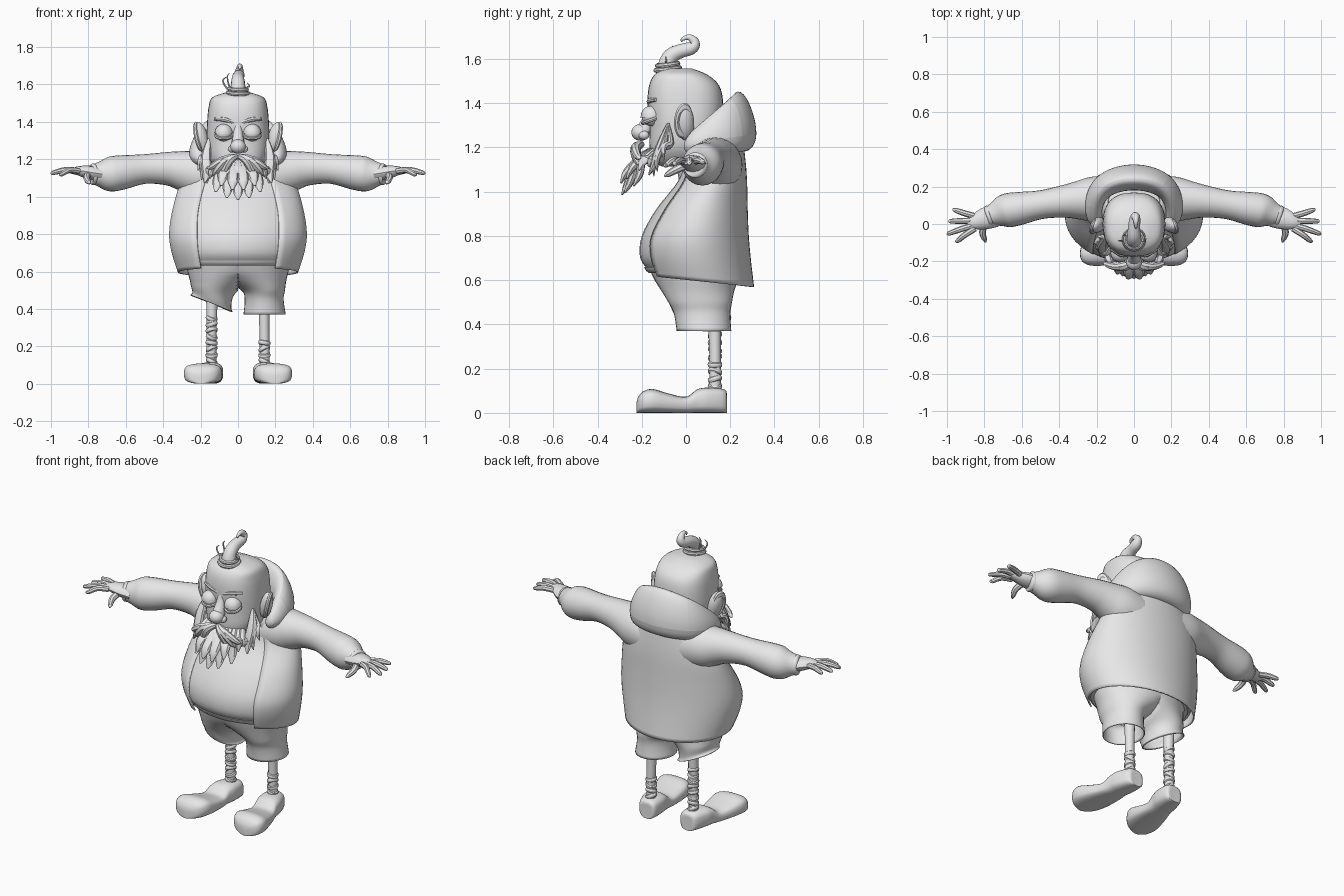
import bpy, bmesh, math
from mathutils import Vector

if "Cube" in bpy.data.objects:
    bpy.data.objects.remove(bpy.data.objects["Cube"])

grey = bpy.data.materials.new("clay_grey")
grey.diffuse_color = (0.8, 0.8, 0.8, 1)
grey.use_nodes = True
grey.node_tree.nodes["Principled BSDF"].inputs["Base Color"].default_value = grey.diffuse_color


def finish(name, bm):
    bmesh.ops.recalc_face_normals(bm, faces=bm.faces)
    me = bpy.data.meshes.new(name)
    bm.to_mesh(me)
    bm.free()
    me.materials.append(grey)
    ob = bpy.data.objects.new(name, me)
    bpy.context.collection.objects.link(ob)
    return ob


def loft(name, rings, closed=True, caps=True):
    bm = bmesh.new()
    vs = [[bm.verts.new(p) for p in r] for r in rings]
    n = len(vs[0])
    for a, b in zip(vs, vs[1:]):
        for i in range(n if closed else n - 1):
            j = (i + 1) % n
            bm.faces.new((a[i], a[j], b[j], b[i]))
    if caps:
        bm.faces.new(vs[0])
        bm.faces.new(vs[-1])
    return finish(name, bm)


def smooth_rows(rows, steps=4):
    """Catmull-Rom interpolation of number rows."""
    out = []
    for i in range(len(rows) - 1):
        p = [rows[max(i - 1, 0)], rows[i], rows[i + 1], rows[min(i + 2, len(rows) - 1)]]
        for s in range(steps):
            t = s / steps
            out.append([0.5 * (2 * b + (c - a) * t + (2 * a - 5 * b + 4 * c - d) * t * t
                        + (3 * b - a - 3 * c + d) * t ** 3) for a, b, c, d in zip(*p)])
    return out + [list(rows[-1])]


def tube(name, rows, n=12, flat=1.0, steps=4):
    """Sweep along rows of (x, y, z, radius)."""
    rows = smooth_rows(rows, steps)
    pts = [Vector(r[:3]) for r in rows]
    rings, u = [], None
    for i, p in enumerate(pts):
        t = (pts[min(i + 1, len(pts) - 1)] - pts[max(i - 1, 0)]).normalized()
        if u is None:
            u = Vector((1, 0, 0)) if abs(t.x) < 0.8 else Vector((0, 0, 1))
        u = (u - t * u.dot(t)).normalized()
        v = t.cross(u)
        r = max(rows[i][3], 0.002)
        rings.append([p + u * r * math.cos(2 * math.pi * k / n)
                      + v * r * flat * math.sin(2 * math.pi * k / n) for k in range(n)])
    return loft(name, rings)


def spow(v, e):
    return math.copysign(abs(v) ** e, v)


def body(name, rows, n=32, e=1.0):
    """Stacked ovals from rows of (z, half width, front y, back y)."""
    rings = []
    for z, w, f, b in smooth_rows(rows):
        c, d = (f + b) / 2, (b - f) / 2
        rings.append([(w * spow(math.cos(a), e), c + d * spow(math.sin(a), e), z)
                      for a in (2 * math.pi * k / n for k in range(n))])
    return loft(name, rings)


def ball(name, loc, size, rot=(0, 0, 0), half=False):
    bm = bmesh.new()
    bmesh.ops.create_uvsphere(bm, u_segments=20, v_segments=12, radius=1)
    if half:
        bmesh.ops.delete(bm, geom=[v for v in bm.verts if v.co.z < -0.01], context='VERTS')
    bmesh.ops.scale(bm, vec=size, verts=bm.verts)
    ob = finish(name, bm)
    ob.location, ob.rotation_euler = loc, rot
    return ob


def ring(name, loc, R, r, rot=(0, 0, 0), scale=(1, 1, 1)):
    rings = []
    for i in range(25):
        a = 2 * math.pi * i / 24
        rings.append([((R + r * math.cos(b)) * math.cos(a), (R + r * math.cos(b)) * math.sin(a),
                       r * math.sin(b)) for b in (math.pi * k / 4 for k in range(8))])
    ob = loft(name, rings, caps=False)
    ob.location, ob.rotation_euler, ob.scale = loc, rot, scale
    return ob


def solid(ob, thick):
    m = ob.modifiers.new("thickness", 'SOLIDIFY')
    m.thickness, m.offset = thick, -1


# Coat, open down the front: z, half width, front y, back y, opening half width
coat_rows = [(0.595, .322, -.185, .308, .20), (0.70, .355, -.212, .294, .215),
             (0.80, .369, -.205, .284, .22), (0.92, .353, -.14, .279, .215),
             (1.05, .318, -.04, .276, .185), (1.15, .28, -.01, .268, .15),
             (1.22, .23, .0, .255, .11), (1.27, .14, .03, .21, .07)]
rings = []
for z, w, f, b, o in smooth_rows(coat_rows):
    c, d = (f + b) / 2, (b - f) / 2
    a0 = math.asin(min(o / w, 0.95))
    row = []
    for k in range(41):
        a = a0 + (2 * math.pi - 2 * a0) * k / 40
        drop = 0.025 * math.cos(a) * max(0, (0.8 - z) / 0.2)
        row.append((w * math.sin(a), c - d * math.cos(a), z + drop))
    rings.append(row)
solid(loft("coat", rings, closed=False, caps=False), 0.008)

# Belly shirt and waist band
body("belly_shirt", [(z, w - .012, f + .005, b - .02) for z, w, f, b, o in
                     [(0.64, .33, -.17, .28, 0)] + coat_rows[1:]])
body("waist_band", [(.632, .30, -.168, .255), (.645, .31, -.182, .255), (.66, .315, -.19, .255)])

# Shorts: two halves meeting at the middle, splitting into legs; the -x one torn and slanted
for s in (-1, 1):
    low, rings = (.43 if s < 0 else .37), []
    for z, cx, w, f, b in smooth_rows([(.65, 0, .28, -.165, .25), (.60, .03, .24, -.142, .235),
                                       (.55, .09, .168, -.11, .218), (.50, .134, .117, -.08, .208),
                                       (.45, .14, .104, -.055, .20), (low, .142, .113, -.042, .205)]):
        slant = .045 * max(0, (.56 - z) / .13) if s < 0 else 0
        rings.append([(s * max(0, cx + w * math.cos(a)), (f + b) / 2 + (b - f) / 2 * math.sin(a),
                       z + slant * math.cos(a))
                      for a in (2 * math.pi * k / 32 for k in range(32))])
    solid(loft("shorts_half", rings, caps=False), 0.006)

# Legs with wrapped bandages
for s in (-1, 1):
    tube("leg", [(s * .14, .13, .56, .034), (s * .14, .13, .36, .028),
                 (s * .142, .132, .22, .026), (s * .142, .13, .08, .027)])
    for i in range(8 if s < 0 else 4):
        ring("leg_wrap", (s * .141, .131, .12 + i * .033), .024, .009,
             (.35 * math.sin(i * 2.1), .45 * math.cos(i * 1.7), 0), (1, 1, 1.5))

# Shoes: y, half width, height
shoe_rows = [(.184, .02, .07), (.176, .052, .105), (.10, .07, .114), (.05, .07, .106),
             (0, .076, .073), (-.08, .093, .088), (-.15, .101, .108), (-.195, .085, .096),
             (-.217, .052, .07), (-.224, .015, .045)]
for s in (-1, 1):
    rings = []
    for y, w, h in smooth_rows(shoe_rows):
        cx = .137 + (.18 - y) * .155
        rings.append([(s * (cx + w * spow(math.cos(a), .75)), y,
                       h * (.5 + .5 * spow(math.sin(a), .6)))
                      for a in (2 * math.pi * k / 24 for k in range(24))])
    loft("shoe", rings)

# Sleeves, hands and fingers
for s in (-1, 1):
    tube("sleeve", [(s * .12, .13, 1.11, .13), (s * .22, .132, 1.124, .125),
                    (s * .30, .127, 1.14, .106), (s * .38, .12, 1.15, .089),
                    (s * .50, .103, 1.148, .079), (s * .62, .082, 1.13, .092),
                    (s * .69, .07, 1.12, .092), (s * .745, .052, 1.12, .066),
                    (s * .775, .043, 1.12, .054)], n=24, flat=.97)
    tube("sleeve_cuff", [(s * .765, .046, 1.12, .045), (s * .77, .044, 1.12, .058),
                         (s * .785, .04, 1.12, .054), (s * .788, .039, 1.12, .04)], n=20)
    tube("palm", [(s * .74, .045, 1.12, .038), (s * .80, .028, 1.13, .036),
                  (s * .85, .012, 1.138, .026), (s * .89, .005, 1.136, .014)], flat=1.6)
    for y0, x1, y1, z1 in ((.042, .97, .075, 1.135), (.018, .992, .015, 1.13),
                           (-.005, 1.0, -.05, 1.128), (-.025, .955, -.09, 1.12)):
        tube("finger", [(s * .85, y0, 1.137, .016), (s * (.85 + x1) / 2, (y0 + y1) / 2, 1.142, .016),
                        (s * (x1 - .012), y1, z1, .012), (s * x1, y1, z1, .004)], n=8)
    tube("thumb", [(s * .80, .0, 1.12, .019), (s * .81, -.045, 1.10, .018),
                   (s * .80, -.08, 1.08, .014), (s * .792, -.098, 1.07, .004)], n=8)

# Hood lying behind the head: sections of top, outer, bottom, inner
half = [[(.20, -.03, 1.25), (.25, -.04, 1.20), (.18, -.01, 1.14), (.15, .02, 1.2)],
        [(.22, .09, 1.37), (.31, .09, 1.22), (.21, .09, 1.13), (.16, .06, 1.25)],
        [(.165, .225, 1.51), (.25, .30, 1.22), (.18, .2, 1.14), (.13, .13, 1.3)]]
back = [(0, .25, 1.56), (0, .39, 1.215), (0, .24, 1.15), (0, .165, 1.32)]
left = [[(-x, y, z) for x, y, z in sec] for sec in reversed(half)]
hood = loft("hood", half + [back] + left)
soft = hood.modifiers.new("soft", 'SUBSURF')
soft.levels = soft.render_levels = 3

# Head and neck
tube("neck", [(0, .07, 1.05, .1), (0, .05, 1.15, .1), (0, .02, 1.25, .1)], n=20)
body("head", [(1.115, .05, -.11, .05), (1.135, .10, -.145, .10), (1.20, .15, -.165, .14),
              (1.30, .167, -.165, .16), (1.40, .165, -.174, .168), (1.48, .157, -.167, .15),
              (1.53, .138, -.142, .095), (1.556, .07, -.10, .03)], e=.8)
ball("nose", (0, -.205, 1.268), (.042, .042, .038))
tube("nose_bridge", [(0, -.150, 1.40, .02), (0, -.162, 1.34, .026), (0, -.188, 1.28, .036)])
for s in (-1, 1):
    ball("eye", (s * .076, -.156, 1.34), (.044, .044, .044))
    ball("eyelid", (s * .076, -.156, 1.34), (.049, .049, .049), (.12, 0, 0), half=True)
    ring("eye_bag", (s * .076, -.155, 1.325), .042, .009, (.35, 0, 0))
    ball("nostril", (s * .033, -.19, 1.255), (.02, .024, .02))
    tube("brow", [(s * .02, -.166, 1.395, .008), (s * .07, -.163, 1.412, .013),
                  (s * .125, -.135, 1.415, .008)], n=8)
    ball("ear", (s * .194, -.005, 1.315), (.034, .043, .084), (.15, s * .2, s * .4))
    ring("ear_rim", (s * .211, -.012, 1.322), .031, .012,
         (0, s * (math.pi / 2 + .2), s * .4), (1.9, 1.05, 1))
    # Moustache and whisker locks
    for x, z, r in ((.09, 1.10, .024), (.135, 1.115, .024), (.165, 1.15, .02)):
        tube("moustache_lock", [(s * .005, -.20, 1.215, .014), (s * x * .5, -.228, 1.195, r),
                                (s * x * .85, -.218, (z + 1.17) / 2, r * .8),
                                (s * x, -.205, z, .002)], n=8)
    for y, x, z in ((-.145, .165, 1.07), (-.13, .195, 1.09), (-.10, .215, 1.14)):
        tube("whisker_lock", [(s * .155, -.08, 1.31, .008), (s * .17, y + .03, 1.22, .026),
                              (s * (x + .17) / 2, y, z + .06, .024), (s * x, y, z, .002)],
             n=8, flat=.6)

# Beard locks fanned out in two layers
for layer in (0, 1):
    for i in range(-3, 4):
        k = (i + .5 * layer) * 1.3
        if abs(k) > 4:
            continue
        tx, ty, tz = .046 * k, -.29 + .008 * k * k, .985 + .006 * k * k + .05 * layer
        ty -= .008 * layer
        tube("beard_lock", [(.03 * k, -.165 + .003 * k * k, 1.19, .015),
                            (.036 * k, -.222 + .004 * k * k, 1.14, .028),
                            (.042 * k, ty + .025, tz + .05, .028), (tx, ty, tz, .006)],
             n=8, flat=.6)

# Topknot, hair ties and loose strands
tube("topknot", [(0, -.085, 1.54, .05), (0, -.083, 1.585, .04), (0, -.062, 1.618, .036),
                 (0, -.02, 1.637, .032), (.005, .025, 1.65, .03), (.008, .04, 1.675, .022),
                 (.01, .015, 1.698, .014), (.01, -.015, 1.69, .008), (.01, -.02, 1.677, .003)], n=14)
for z, R in ((1.555, .054), (1.575, .047)):
    ring("hair_tie", (0, -.083, z), R, .011, (.12, .05, 0))
for x, y, z in ((-.085, -.09, 1.64), (-.06, -.06, 1.66), (.065, -.09, 1.61)):
    tube("loose_strand", [(x * .4, -.085, 1.56, .005), (x * .75, y, 1.585, .005),
                          (x * .95, y, z - .02, .004), (x * .75, y, z, .002)], n=6)

# Smooth shading with crisp edges
for ob in bpy.context.collection.objects:
    ob.select_set(True)
    bpy.context.view_layer.objects.active = ob
bpy.ops.object.shade_smooth_by_angle(angle=math.radians(40))
